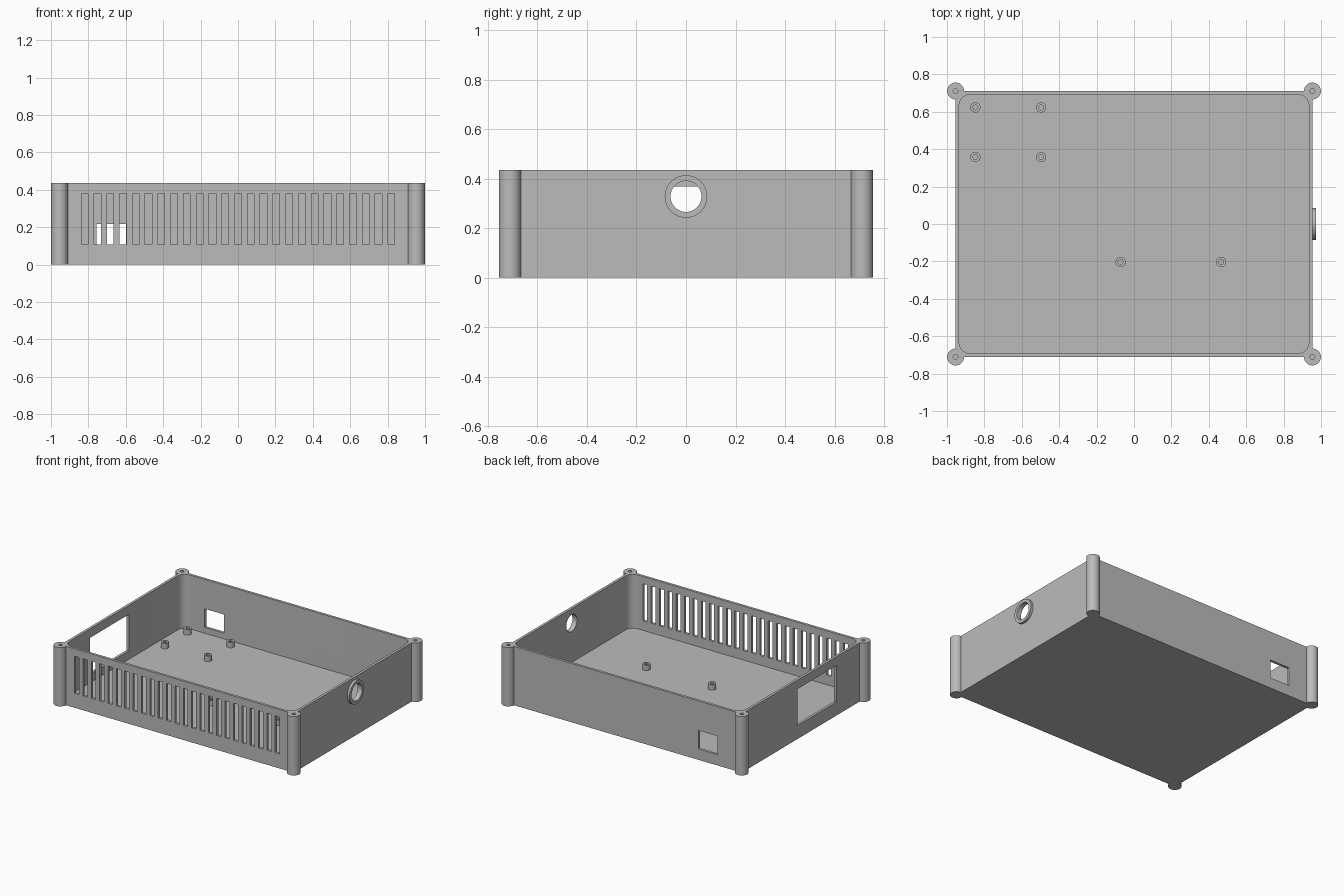
import bpy, bmesh, math
from mathutils import Matrix, Vector

if "Cube" in bpy.data.objects:
    bpy.data.objects.remove(bpy.data.objects["Cube"], do_unlink=True)

HX, HY, H = 0.954, 0.711, 0.435      # outer half sizes and height
WALL, FLOOR = 0.019, 0.037
POST_R, PIN_R = 0.045, 0.013
PORT_Z, PORT_R = 0.328, 0.0625

grey = bpy.data.materials.new("light grey plastic")
grey.use_nodes = True
colour = (0.50, 0.50, 0.50, 1)
grey.diffuse_color = colour
grey.node_tree.nodes["Principled BSDF"].inputs["Base Color"].default_value = colour


def add_box(bm, low, high):
    low, high = Vector(low), Vector(high)
    matrix = Matrix.Translation((low + high) / 2) @ Matrix.Diagonal((*(high - low), 1))
    return bmesh.ops.create_cube(bm, size=1, matrix=matrix)["verts"]


def add_cylinder(bm, centre, radius, depth, turn=Matrix()):
    bmesh.ops.create_cone(bm, cap_ends=True, segments=48, radius1=radius, radius2=radius,
                          depth=depth, matrix=Matrix.Translation(centre) @ turn)


def finish(bm, name):
    bmesh.ops.recalc_face_normals(bm, faces=bm.faces)
    mesh = bpy.data.meshes.new(name)
    bm.to_mesh(mesh)
    bm.free()
    mesh.materials.append(grey)
    obj = bpy.data.objects.new(name, mesh)
    bpy.context.collection.objects.link(obj)
    return obj


def activate(obj):
    bpy.ops.object.select_all(action='DESELECT')
    obj.select_set(True)
    bpy.context.view_layer.objects.active = obj


def combine(target, bm, operation):
    """Apply a boolean with a temporary helper shape."""
    helper = finish(bm, "helper")
    helper.hide_render = True
    activate(target)
    mod = target.modifiers.new("cut", 'BOOLEAN')
    mod.operation, mod.object, mod.solver = operation, helper, 'EXACT'
    bpy.ops.object.modifier_apply(modifier=mod.name)
    bpy.data.objects.remove(helper, do_unlink=True)


def smooth(obj):
    activate(obj)
    bpy.ops.object.shade_smooth_by_angle(angle=math.radians(30))


def tube(name, inner, outer, length):
    """Hollow cylinder rising along z from its origin."""
    bm = bmesh.new()
    profile = [(inner, 0), (outer, 0), (outer, length), (inner, length)]
    verts = [bm.verts.new((r, 0, z)) for r, z in profile]
    edges = [bm.edges.new((verts[i], verts[i - 1])) for i in range(len(verts))]
    bmesh.ops.spin(bm, geom=verts + edges, axis=(0, 0, 1), cent=(0, 0, 0),
                   angle=math.tau, steps=48)
    bmesh.ops.remove_doubles(bm, verts=bm.verts, dist=0.0001)
    return finish(bm, name)


corners = [(sx * HX, sy * HY) for sx in (-1, 1) for sy in (-1, 1)]

# Outer block
bm = bmesh.new()
add_box(bm, (-HX, -HY, 0), (HX, HY, H))
body = finish(bm, "enclosure_body")

# Round corner posts
bm = bmesh.new()
for x, y in corners:
    add_cylinder(bm, (x, y, H / 2), POST_R, H)
combine(body, bm, 'UNION')

# Cavity with rounded upright corners
bm = bmesh.new()
add_box(bm, (WALL - HX, WALL - HY, FLOOR), (HX - WALL, HY - WALL, H + 0.1))
upright = [e for e in bm.edges if abs(e.verts[0].co.z - e.verts[1].co.z) > 0.1]
bmesh.ops.bevel(bm, geom=upright, offset=0.06, segments=10, profile=0.5, affect='EDGES')
combine(body, bm, 'DIFFERENCE')

# Openings: screw holes, vent slots, back port, side window, round port
bm = bmesh.new()
for x, y in corners:
    add_cylinder(bm, (x, y, H), PIN_R, 0.3)
SLOTS, SPAN = 25, 0.82
for i in range(SLOTS):
    x = -SPAN + 2 * SPAN * i / (SLOTS - 1)
    add_box(bm, (x - 0.018, -HY - 0.05, 0.107), (x + 0.018, -HY + 0.05, 0.381))
add_box(bm, (-0.757, HY - 0.05, 0.08), (-0.598, HY + 0.05, 0.217))
add_box(bm, (-HX - 0.05, -0.395, 0.10), (-HX + 0.05, 0.062, 0.369))
add_cylinder(bm, (HX, 0, PORT_Z), PORT_R, 0.1, Matrix.Rotation(math.pi / 2, 4, 'Y'))
combine(body, bm, 'DIFFERENCE')
smooth(body)

# Raised collar around the round port
collar = tube("port_collar", PORT_R, 0.086, 0.018)
collar.location = (HX, 0, PORT_Z)
collar.rotation_euler.y = math.pi / 2
smooth(collar)

# Board standoffs on the floor
spots = [(x, y) for x in (-0.848, -0.497) for y in (0.358, 0.623)]
spots += [(-0.072, -0.203), (0.466, -0.203)]
for i, (x, y) in enumerate(spots):
    standoff = tube(f"standoff_{i + 1}", PIN_R, 0.027, 0.04)
    standoff.location = (x, y, FLOOR)
    smooth(standoff)
